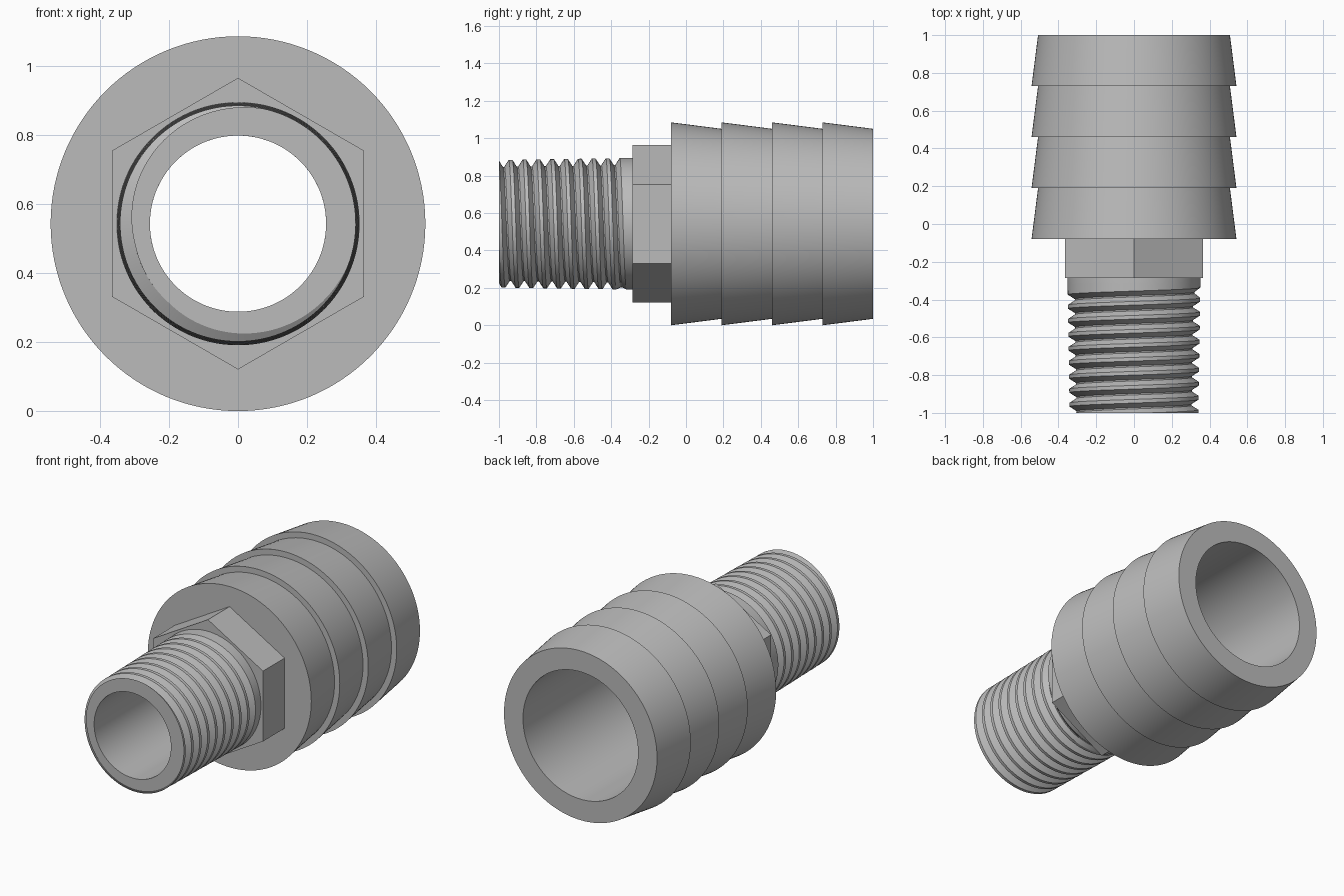
import bpy, bmesh, math

cube = bpy.data.objects.get("Cube")
if cube:
    bpy.data.objects.remove(cube, do_unlink=True)

AXIS_Z = 0.5425
SIDES = 128
BORE = 0.255

steel = bpy.data.materials.new("grey_metal")
steel.use_nodes = True
grey = (0.5, 0.5, 0.5, 1)
steel.diffuse_color = grey
steel.node_tree.nodes["Principled BSDF"].inputs["Base Color"].default_value = grey


def polar(r, y, angle):
    return (r * math.cos(angle), y, AXIS_Z + r * math.sin(angle))


def sweep(name, columns, wrap_profile):
    """Skin a closed ring of profile columns into one smooth-shaded part."""
    bm = bmesh.new()
    grid = [[bm.verts.new(p) for p in col] for col in columns]
    for a, b in zip(grid, grid[1:]):
        n = len(a)
        for j in range(n if wrap_profile else n - 1):
            k = (j + 1) % n
            bm.faces.new((a[j], a[k], b[k], b[j]))
    bmesh.ops.remove_doubles(bm, verts=bm.verts, dist=1e-5)
    bmesh.ops.dissolve_degenerate(bm, edges=bm.edges, dist=1e-5)
    bmesh.ops.recalc_face_normals(bm, faces=bm.faces)
    mesh = bpy.data.meshes.new(name)
    bm.to_mesh(mesh)
    bm.free()
    mesh.materials.append(steel)
    obj = bpy.data.objects.new(name, mesh)
    bpy.context.collection.objects.link(obj)
    bpy.ops.object.select_all(action='DESELECT')
    obj.select_set(True)
    bpy.context.view_layer.objects.active = obj
    bpy.ops.object.shade_smooth_by_angle(angle=math.radians(25))
    return obj


def revolve(name, profile, sides, start=0.0):
    angles = [start + math.tau * i / sides for i in range(sides + 1)]
    return sweep(name, [[polar(r, y, a) for r, y in profile] for a in angles], True)


# Barbed hose tail: four tapered rings around a wide bore with an inner shoulder
TAIL_FRONT, TAIL_BACK, BARBS = -0.08, 1.0, 4
step = (TAIL_BACK - TAIL_FRONT) / BARBS
tail = [(BORE, TAIL_FRONT)]
for i in range(BARBS):
    y = TAIL_FRONT + i * step
    tail += [(0.5425, y), (0.508, y + step)]
tail += [(0.382, TAIL_BACK), (0.382, 0.0), (BORE, 0.0)]
revolve("barbed_tail", tail, SIDES)

# Hexagonal wrench collar
HEX_FRONT = -0.285
revolve("hex_collar",
        [(0.34, HEX_FRONT), (0.422, HEX_FRONT), (0.422, TAIL_FRONT), (0.34, TAIL_FRONT)],
        6, math.pi / 2)

# Threaded spigot: helical groove cut into a slightly tapered tube
PITCH, DEPTH, TURNS = 0.0741, 0.037, 9
ROOT, FLANK = 0.05, 0.32
FRONT, NECK = -1.0, -0.31


def thread_radius(y, f):
    u = (y - FRONT) / PITCH - f
    turn = round(u)
    groove = 1 - (abs(u - turn) - ROOT) / FLANK
    runout = (TURNS - turn - f) / 0.5
    cut = max(0, min(1, groove)) * max(0, min(1, runout))
    return 0.341 + 0.016 * (y - FRONT) - DEPTH * cut


columns = []
for i in range(SIDES + 1):
    f = i / SIDES
    angle = math.radians(210) - math.tau * f
    col = [polar(BORE, TAIL_FRONT, angle), polar(BORE, FRONT, angle)]
    for k in range(-1, TURNS + 2):
        for offset in (-ROOT - FLANK, -ROOT, ROOT, ROOT + FLANK):
            y = FRONT + PITCH * (k + f + offset)
            y = max(FRONT, min(NECK, y))
            col.append(polar(thread_radius(y, f), y, angle))
    col.append(polar(0.352, HEX_FRONT, angle))
    columns.append(col)
sweep("threaded_spigot", columns, False)
